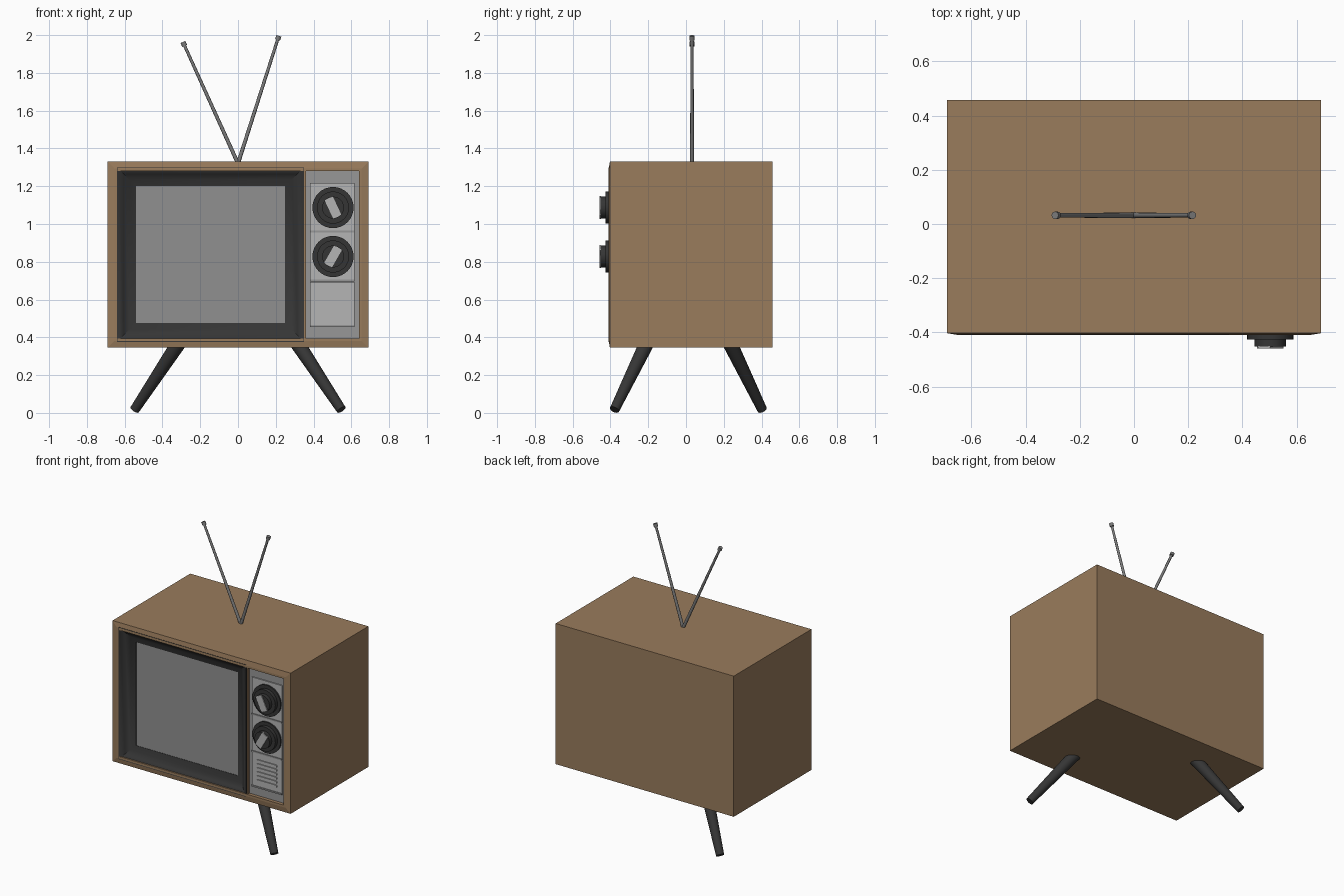
import bpy, bmesh, math
from mathutils import Vector, Matrix

cube = bpy.data.objects.get("Cube")
if cube:
    bpy.data.objects.remove(cube, do_unlink=True)


def material(name, r, g, b):
    m = bpy.data.materials.new(name)
    m.use_nodes = True
    m.diffuse_color = (r, g, b, 1)
    m.node_tree.nodes["Principled BSDF"].inputs["Base Color"].default_value = (r, g, b, 1)
    return m


WOOD = material("brown wood", 0.32, 0.2, 0.107)
DARK = material("charcoal plastic", 0.036, 0.036, 0.036)
GLASS = material("grey screen", 0.28, 0.28, 0.28)
PANEL = material("panel grey", 0.31, 0.31, 0.31)
PLATE = material("light grey plate", 0.46, 0.46, 0.46)
METAL = material("antenna metal", 0.2, 0.2, 0.2)


def finish(bm, name, mat, smooth=False):
    bmesh.ops.recalc_face_normals(bm, faces=bm.faces)
    mesh = bpy.data.meshes.new(name)
    bm.to_mesh(mesh)
    bm.free()
    obj = bpy.data.objects.new(name, mesh)
    bpy.context.collection.objects.link(obj)
    mesh.materials.append(mat)
    if smooth:
        bpy.ops.object.select_all(action='DESELECT')
        obj.select_set(True)
        bpy.context.view_layer.objects.active = obj
        bpy.ops.object.shade_smooth_by_angle(angle=math.radians(35))
    return obj


def rect_loft(name, mat, bounds, steps, smooth=False):
    """Rectangles of (inset, y) joined into a closed solid."""
    x0, x1, z0, z1 = bounds
    bm = bmesh.new()
    rings = []
    for i, y in steps:
        corners = [(x0 + i, z0 + i), (x1 - i, z0 + i), (x1 - i, z1 - i), (x0 + i, z1 - i)]
        rings.append([bm.verts.new((x, y, z)) for x, z in corners])
    for a, b in zip(rings, rings[1:]):
        for k in range(4):
            n = (k + 1) % 4
            bm.faces.new((a[k], a[n], b[n], b[k]))
    bm.faces.new(rings[0])
    bm.faces.new(rings[-1])
    return finish(bm, name, mat, smooth)


def box(name, mat, x0, x1, z0, z1, front, back):
    return rect_loft(name, mat, (x0, x1, z0, z1), [(0, back), (0, front)])


def rod(name, mat, start, end, r0, r1, sides=24):
    start, end = Vector(start), Vector(end)
    d = end - start
    bm = bmesh.new()
    turn = d.to_track_quat('Z', 'Y').to_matrix().to_4x4()
    bmesh.ops.create_cone(bm, cap_ends=True, segments=sides, radius1=r0, radius2=r1,
                          depth=d.length, matrix=Matrix.Translation((start + end) / 2) @ turn)
    return finish(bm, name, mat, True)


def capsule(name, mat, x0, x1, z, r, front, back):
    bm = bmesh.new()
    ring = []
    for cx, first in ((x1 - r, -90), (x0 + r, 90)):
        for k in range(7):
            a = math.radians(first + 30 * k)
            ring.append(bm.verts.new((cx + r * math.cos(a), back, z + r * math.sin(a))))
    face = bm.faces.new(ring)
    out = bmesh.ops.extrude_face_region(bm, geom=[face])["geom"]
    moved = [v for v in out if isinstance(v, bmesh.types.BMVert)]
    bmesh.ops.translate(bm, verts=moved, vec=(0, front - back, 0))
    return finish(bm, name, mat)


# Cabinet with a shallow front recess and a slightly raised rim
rect_loft("cabinet", WOOD, (-0.69, 0.69, 0.345, 1.33),
          [(0, 0.457), (0, -0.403), (0.035, -0.409), (0.05, -0.409), (0.05, -0.33)])
box("divider", WOOD, 0.348, 0.36, 0.375, 1.3, -0.403, -0.33)

# Screen surround: concave slope down to the glass
rect_loft("screen_bezel", DARK, (-0.64, 0.35, 0.376, 1.3),
          [(0, -0.33), (0, -0.41), (0.012, -0.406), (0.035, -0.388),
           (0.065, -0.369), (0.1, -0.355), (0.1, -0.34)], True)
box("screen", GLASS, -0.542, 0.252, 0.474, 1.202, -0.353, -0.335)

# Control panel with three plates and ledges beneath them
box("control_panel", PANEL, 0.358, 0.64, 0.376, 1.3, -0.385, -0.33)
for part, low, high in (("upper", 0.966, 1.218), ("middle", 0.706, 0.954), ("lower", 0.464, 0.694)):
    box(part + "_plate", PLATE, 0.382, 0.616, low, high, -0.393, -0.38)
    box(part + "_ledge", PANEL, 0.382, 0.616, low - 0.01, low, -0.398, -0.38)

# Speaker grille slats
for k in range(6):
    capsule("grille_slat", PLATE, 0.422, 0.58, 0.504 + k * 0.028, 0.009, -0.4, -0.39)

# Stepped knobs with a light pointer bar
KX = 0.503
for part, z, tilt in (("upper", 1.087, -25), ("lower", 0.828, 30)):
    for ring, radius, back, front in (("dial", 0.109, -0.38, -0.403),
                                      ("base", 0.085, -0.4, -0.427),
                                      ("grip", 0.058, -0.42, -0.453)):
        rod(part + "_knob_" + ring, DARK, (KX, back, z), (KX, front, z), radius, radius, 32)
    bar = box(part + "_knob_pointer", PLATE, -0.024, 0.024, -0.055, 0.055, -0.459, -0.45)
    bar.rotation_euler.y = math.radians(tilt)
    bar.location = (KX, 0, z)

# Splayed tapered legs on opposite corners
for part, s in (("front_leg", 1), ("back_leg", -1)):
    foot = Vector((s * 0.547, 0.0125 - s * 0.391, 0.017))
    top = Vector((s * 0.33, 0.0125 - s * 0.232, 0.345))
    rod(part, DARK, foot, top + (top - foot) * 0.12, 0.026, 0.04)

# Pair of aerial rods with small end caps
for part, x, z in (("right_antenna", -0.29, 1.96), ("left_antenna", 0.215, 1.992)):
    base, tip = Vector((0, 0.032, 1.32)), Vector((x, 0.032, z))
    d = (tip - base).normalized()
    rod(part, METAL, base, tip, 0.0105, 0.008, 12)
    rod(part + "_cap", METAL, tip - d * 0.018, tip + d * 0.004, 0.014, 0.014, 12)
